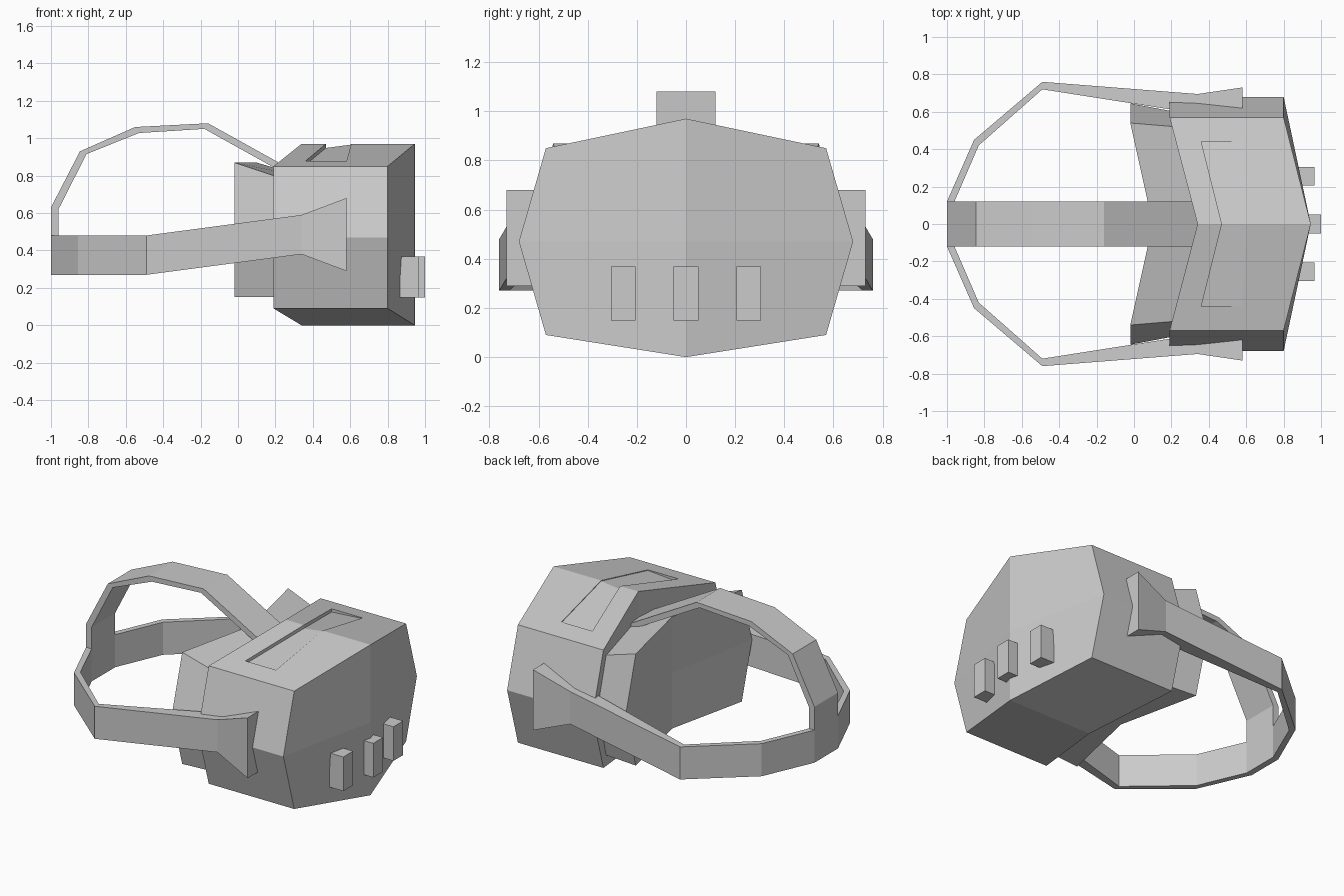
import bpy, bmesh

if "Cube" in bpy.data.objects:
    bpy.data.objects.remove(bpy.data.objects["Cube"])

def make(name, verts, faces):
    me = bpy.data.meshes.new(name)
    me.from_pydata(verts, [], faces)
    bm = bmesh.new()
    bm.from_mesh(me)
    bmesh.ops.recalc_face_normals(bm, faces=bm.faces)
    bm.to_mesh(me)
    bm.free()
    ob = bpy.data.objects.new(name, me)
    bpy.context.collection.objects.link(ob)
    return ob

def loft(name, rings, caps=True):
    """Skin equal-sized closed rings, with flat end caps if wanted."""
    n = len(rings[0])
    verts = [p for r in rings for p in r]
    faces = [(k*n + i, k*n + (i+1) % n, (k+1)*n + (i+1) % n, (k+1)*n + i)
             for k in range(len(rings) - 1) for i in range(n)]
    if caps:
        faces += [tuple(range(n)), tuple(range(len(verts) - n, len(verts)))]
    return make(name, verts, faces)

def ring(half):
    """Mirror a half section (top centre to bottom centre) across y = 0."""
    return half + [(x, -y, z) for x, y, z in half[-2:0:-1]]

def shell(name, back, front):
    """Eight-point hull whose ends are folded along the centre line."""
    a, b = ring(back), ring(front)
    verts = a + b + [(back[0][0], 0, back[2][2]), (front[0][0], 0, front[2][2])]
    faces = [(i, (i+1) % 8, 8 + (i+1) % 8, 8 + i) for i in range(8)]
    for o, c in ((0, 16), (8, 17)):
        faces += [(c, o + i, o + i + 1, o + (i+2) % 8) for i in (0, 2, 4, 6)]
    return make(name, verts, faces)

# Main housing
def housing(xc, xs):
    return [(xc, 0, .97), (xs, .57, .85), (xs, .68, .47), (xs, .57, .09), (xc, 0, 0)]
body = shell("housing", housing(.34, .19), housing(.945, .80))

# Shallow sloping recess in the top of the housing
outline = [(.47, 0, .948), (.36, .44, .857), (.58, .44, .873),
           (.605, 0, .966), (.58, -.44, .873), (.36, -.44, .857)]
n = len(outline)
verts = outline + [(x, y, 1.2) for x, y, z in outline]
faces = [(i, (i+1) % n, n + (i+1) % n, n + i) for i in range(n)]
faces += [tuple(o + i for i in q) for o in (0, n) for q in ((0, 1, 2, 3), (0, 3, 4, 5))]
cutter = make("recess_cutter", verts, faces)
cutter.hide_render = True
cutter.hide_set(True)
mod = body.modifiers.new("recess", 'BOOLEAN')
mod.operation = 'DIFFERENCE'
mod.solver = 'EXACT'
mod.object = cutter

# Face cushion behind the housing
shell("face_cushion",
      [(.10, 0, .87), (-.02, .54, .87), (-.02, .645, .51), (-.02, .54, .15), (.10, 0, .15)],
      [(.37, 0, .79), (.22, .52, .79), (.22, .60, .50), (.22, .52, .15), (.37, 0, .15)])

# Strap around the head: outer x, outer y, inner x, inner y, bottom, top
half = [(.58, .73, .58, .58, .29, .68), (.34, .695, .34, .59, .38, .59),
        (-.49, .76, -.49, .72, .27, .48), (-.855, .45, -.83, .42, .27, .48),
        (-1, .12, -.96, .12, .27, .48)]
path = half + [(a, -b, c, -d, e, f) for a, b, c, d, e, f in reversed(half)]
loft("side_strap", [[(a, b, e), (a, b, f), (c, d, f), (c, d, e)]
                    for a, b, c, d, e, f in path])

# Strap over the head: outer x, z and inner x, z
over = [(-1, .48, -.96, .48), (-1, .63, -.96, .62), (-.845, .93, -.81, .915),
        (-.55, 1.06, -.53, 1.028), (-.16, 1.08, -.18, 1.05), (.38, .78, .36, .75)]
loft("top_strap", [[(a, -.12, b), (a, .12, b), (c, .12, d), (c, -.12, d)]
                   for a, b, c, d in over])

# Sensor blocks on the face of the housing
for label, y, x in (("left", .255, .965), ("middle", 0, 1.0), ("right", -.255, .965)):
    loft("sensor_" + label, [[(px, y - .05, z), (px, y + .05, z),
                              (px, y + .05, z + .22), (px, y - .05, z + .22)]
                             for px, z in ((x - .13, .148), (x, .148))])
